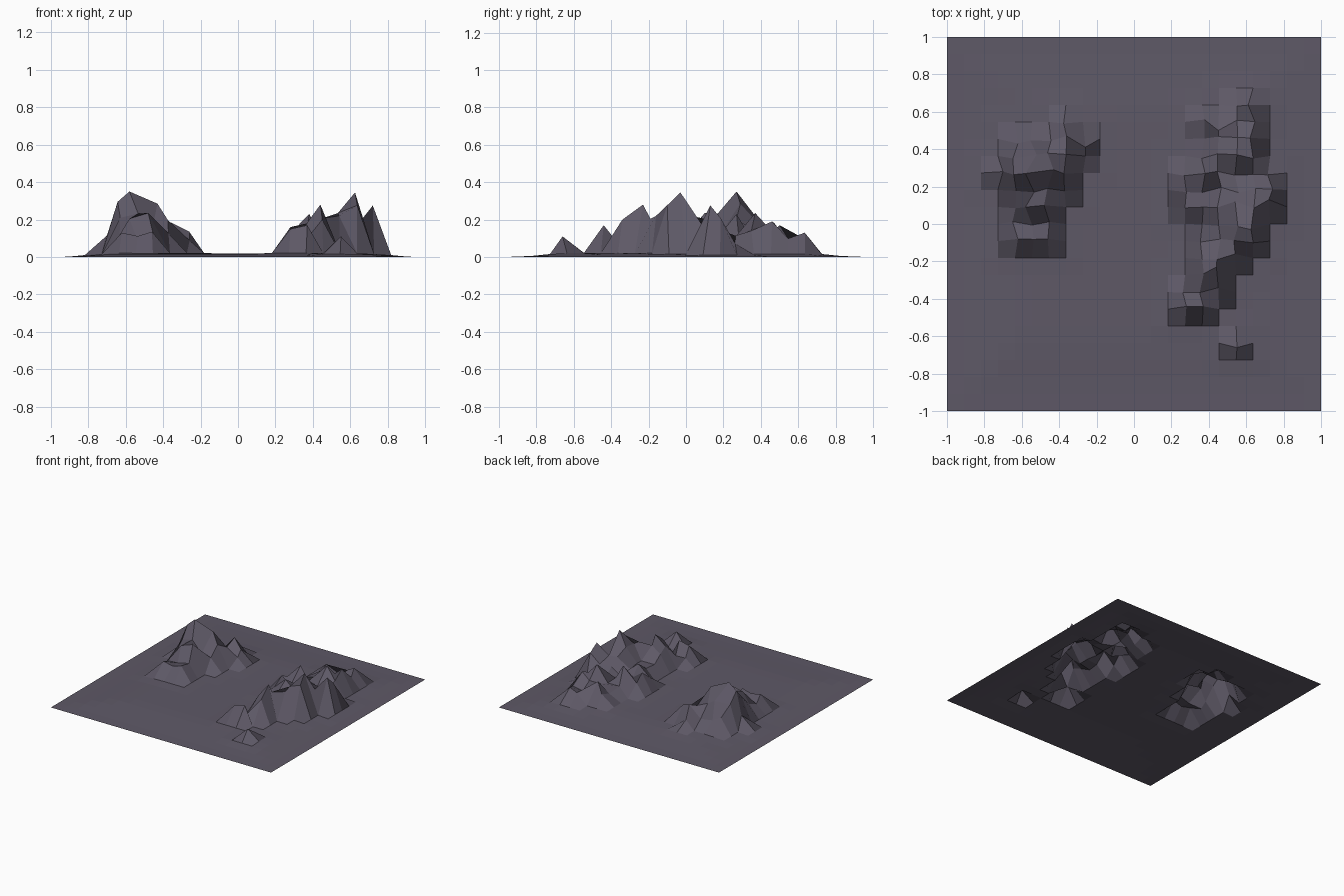
import bpy, bmesh, math, random

if "Cube" in bpy.data.objects:
    bpy.data.objects.remove(bpy.data.objects["Cube"])

random.seed(4)
N = 22                 # cells per side
STEP = 2 / N

# Mountain footprints: row -> first and last raised grid column
WEST = {6: (-4, -4), 5: (-7, -3), 4: (-7, -3), 3: (-8, -4),
        2: (-7, -4), 1: (-7, -5), 0: (-7, -5), -1: (-7, -5)}
EAST = {7: (6, 6), 6: (4, 7), 5: (4, 7), 4: (4, 7), 3: (3, 8), 2: (3, 8),
        1: (3, 8), 0: (4, 7), -1: (4, 7), -2: (4, 6), -3: (4, 5),
        -4: (3, 5), -5: (3, 4), -7: (6, 6)}

# Notable summits: x, y, height
WEST_PEAKS = [(-.58, .27, .35), (-.43, .29, .285), (-.36, .47, .185),
              (-.26, .41, .135), (-.48, .10, .235), (-.58, .09, .205),
              (-.62, -.08, .13), (-.46, -.08, .135), (-.70, .28, .115),
              (-.62, .43, .13), (-.52, .37, .22)]
EAST_PEAKS = [(.625, -.03, .345), (.72, .13, .275), (.44, -.23, .28),
              (.45, -.34, .20), (.37, -.44, .17), (.28, -.44, .15),
              (.55, -.66, .11), (.61, .635, .13), (.55, .37, .235),
              (.38, .27, .23), (.37, .09, .18), (.54, .12, .20),
              (.62, .46, .19), (.45, .50, .17), (.28, .17, .16),
              (.54, -.16, .22)]


def inside(i, j):
    return any(j in f and f[j][0] <= i <= f[j][1] for f in (WEST, EAST))


def plain(x, y):
    # Gently swelling ground that meets z = 0 at the border
    t = min(1, (1 - max(abs(x), abs(y))) / 0.45)
    return 0.018 * t * t * (3 - 2 * t)


summits = {(round(x / STEP), round(y / STEP)): (x, y, h)
           for x, y, h in WEST_PEAKS + EAST_PEAKS}

bm = bmesh.new()
grid = {}
half = N // 2
for j in range(-half, half + 1):
    for i in range(-half, half + 1):
        x, y = i * STEP, j * STEP
        z = plain(x, y)
        if (i, j) in summits:
            x, y, z = summits[(i, j)]
        elif inside(i, j):
            # Shoulders fall away from the nearest summits
            z = max(h - 1.35 * math.hypot(x - px, y - py)
                    for px, py, h in summits.values())
            z = max(z, 0.085) + random.uniform(-0.015, 0.03)
            x += random.uniform(-0.015, 0.015)
            y += random.uniform(-0.015, 0.015)
        elif any(inside(i + a, j + b) for a in (-1, 0, 1) for b in (-1, 0, 1)):
            z += 0.004          # low skirt around the mountains
        grid[i, j] = bm.verts.new((x, y, z))

for j in range(-half, half):
    for i in range(-half, half):
        bm.faces.new((grid[i, j], grid[i + 1, j],
                      grid[i + 1, j + 1], grid[i, j + 1]))

mesh = bpy.data.meshes.new("mountain_terrain")
bm.to_mesh(mesh)
bm.free()

rock = bpy.data.materials.new("dark_purple_grey_rock")
rock.diffuse_color = (0.112, 0.099, 0.134, 1)
rock.use_nodes = True
rock.node_tree.nodes["Principled BSDF"].inputs["Base Color"].default_value = rock.diffuse_color
mesh.materials.append(rock)
terrain = bpy.data.objects.new("mountain_terrain", mesh)
bpy.context.collection.objects.link(terrain)
